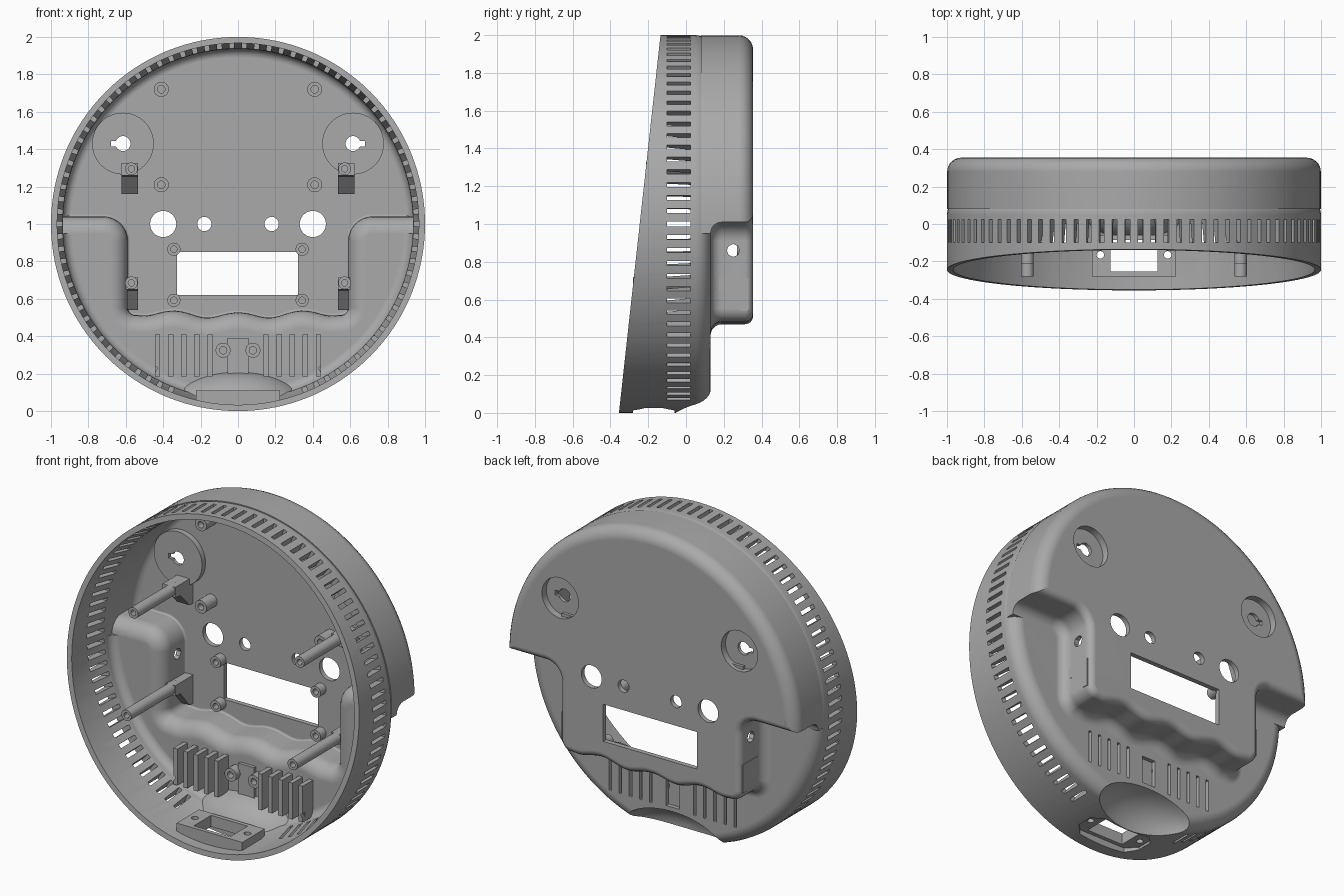
import bpy, bmesh, math
from mathutils import Matrix, Vector

if "Cube" in bpy.data.objects:
    bpy.data.objects.remove(bpy.data.objects["Cube"])

grey = bpy.data.materials.new("mid_grey")
grey.use_nodes = True
grey.diffuse_color = (0.4, 0.4, 0.4, 1)
grey.node_tree.nodes["Principled BSDF"].inputs["Base Color"].default_value = (0.4, 0.4, 0.4, 1)

WALL, BACK, LOW = 0.03, 0.355, 0.13


def front(z):
    """Slanted plane of the open front rim."""
    return -0.355 + 0.11 * z


def skin(bm, rings):
    """Bridge equal rings of points and cap both ends."""
    vs = [[bm.verts.new(p) for p in ring] for ring in rings]
    n = len(vs[0])
    faces = [bm.faces.new((a[i], a[(i + 1) % n], b[(i + 1) % n], b[i]))
             for a, b in zip(vs, vs[1:]) for i in range(n)]
    faces += [bm.faces.new(vs[0]), bm.faces.new(vs[-1])]
    bmesh.ops.recalc_face_normals(bm, faces=faces)


def lathe(bm, profile, x=0, z=1, n=24, lead=None):
    """Turn (radius, y) points about a y axis; lead puts the first ring on the slant."""
    rings = []
    for k, (r, y) in enumerate(profile):
        ring = []
        for i in range(n):
            a = math.tau * i / n
            px, pz = x + r * math.sin(a), z + r * math.cos(a)
            slanted = lead is not None and k == 0
            ring.append((px, front(pz) - lead if slanted else y, pz))
        rings.append(ring)
    skin(bm, rings)


def box(bm, x0, x1, y0, y1, z0, z1, matrix=Matrix()):
    corners = ((x0, z0), (x1, z0), (x1, z1), (x0, z1))
    skin(bm, [[matrix @ Vector((x, y, z)) for x, z in corners] for y in (y0, y1)])


def make(name, bm):
    mesh = bpy.data.meshes.new(name)
    bm.to_mesh(mesh)
    bm.free()
    ob = bpy.data.objects.new(name, mesh)
    bpy.context.collection.objects.link(ob)
    mesh.materials.append(grey)
    return ob


def boolean(target, tool, op):
    mod = target.modifiers.new("bool", "BOOLEAN")
    mod.object, mod.operation, mod.solver = tool, op, "EXACT"
    bpy.context.view_layer.objects.active = target
    bpy.ops.object.modifier_apply(modifier=mod.name)
    bpy.data.objects.remove(tool)


def arc(cx, cz, r, a0, a1, n=8):
    return [(cx + r * math.cos(math.radians(a0 + (a1 - a0) * i / n)),
             cz + r * math.sin(math.radians(a0 + (a1 - a0) * i / n))) for i in range(n + 1)]


def offset(pts, d):
    """Grow a counter-clockwise outline by d."""
    out = []
    for i, p in enumerate(pts):
        a, b, c = Vector(pts[i - 1]), Vector(p), Vector(pts[(i + 1) % len(pts)])
        u, v = (b - a).normalized(), (c - b).normalized()
        n1, n2 = Vector((u.y, -u.x)), Vector((v.y, -v.x))
        out.append(b + (n1 + n2) * d / (1 + n1.dot(n2)))
    return out


def wave(x):
    return 0.48 + 0.016 * math.cos(math.tau * x / 0.34) + 0.03 * abs(x)


# Outline of the deep rear housing: wide top, stepped sides, scalloped lower edge
SIDE, STEP, R = 0.62, 1.01, 0.1
right = [(0.54 * i / 24, wave(0.54 * i / 24)) for i in range(25)]
right += arc(SIDE - 0.07, wave(0.54) + 0.07, 0.07, -80, 0)
right += arc(SIDE + R, STEP - R, R, 180, 90)
right += [(1.4, STEP), (1.4, 2.4)]
outline = right + [(-x, z) for x, z in reversed(right[1:])]


def rounded(r, y, radius, n=6):
    """Profile points rounding a rim of radius r into a flat back at y."""
    return [(r - radius + radius * math.cos(math.pi / 2 * i / n),
             y - radius + radius * math.sin(math.pi / 2 * i / n)) for i in range(n + 1)]


def body(name, t):
    """Solid body, shrunk by wall thickness t (t = 0 gives the outside)."""
    low, full, bump = bmesh.new(), bmesh.new(), bmesh.new()
    if t:
        r = 0.937
        start, lead = [(0.967, 0), (0.967, -0.1), (r, 0.03)], 0.05
    else:
        r, start, lead = 1.0, [(1.0, 0)], 0
    lathe(low, start + rounded(r, LOW - t, 0.08 - t), n=128, lead=lead)
    lathe(full, [(r - 0.001, 0.035)] + rounded(r - 0.001, BACK - t, 0.075 - t), n=128)
    # concave fillet at the foot, straight wall, rounded rear edge
    f, e = 0.06 + t, 0.042 - t
    steps = [(f, LOW - t - 0.05)]
    for i in range(7):
        a = math.pi / 2 * i / 6
        steps.append((f - f * math.sin(a), LOW - t + f - f * math.cos(a)))
    for i in range(5):
        a = math.pi / 2 * i / 4
        steps.append((-e + e * math.cos(a), BACK - t - e + e * math.sin(a)))
    steps.append((-e, BACK + 0.05))
    skin(bump, [[(p.x, y, p.y) for p in offset(outline, d - t)] for d, y in steps])
    solid, rear = make(name, low), make("rear", full)
    boolean(rear, make("bump", bump), "INTERSECT")
    boolean(solid, rear, "UNION")
    # thumb scoop at the bottom rear
    scoop = bmesh.new()
    bmesh.ops.create_uvsphere(scoop, u_segments=48, v_segments=24, radius=1)
    size = (0.36 + t * 0.5, 0.215 + t, 0.185 + t)
    bmesh.ops.transform(scoop, verts=scoop.verts,
                        matrix=Matrix.Translation((0, 0.16, 0)) @ Matrix.Diagonal((*size, 1)))
    boolean(solid, make("scoop", scoop), "DIFFERENCE")
    return solid


shell = body("shell", 0)
boolean(shell, body("cavity", WALL), "DIFFERENCE")

# Raised inner parts: hanger cups, vent hoods, centre plate, connector block
adds, cuts, notches = bmesh.new(), bmesh.new(), bmesh.new()
for s in (-1, 1):
    lathe(adds, [(0.165, 0.29), (0.165, 0.34)], s * 0.615, 1.43, 48)
    lathe(cuts, [(0.04, 0.2), (0.04, 0.312), (0.125, 0.312), (0.125, 0.5)], s * 0.615, 1.43, 48)
    x = s * 0.615 + s * 0.048
    box(notches, x - 0.016, x + 0.016, 0.25, 0.35, 1.415, 1.445)
    for k in range(5):
        x = s * (0.15 + 0.07 * k)
        box(adds, x - 0.014, x + 0.014, 0.0, 0.115, 0.185, 0.41)
        box(cuts, x - 0.009, x + 0.009, 0.02, 0.2, 0.2, 0.4)
    # round openings in the rear panel
    lathe(cuts, [(0.07, 0.2), (0.07, 0.5)], s * 0.4, 1.0, 32)
    lathe(cuts, [(0.038, 0.2), (0.038, 0.5)], s * 0.18, 1.0, 24)
    # connector screw holes
    bmesh.ops.create_cone(notches, cap_ends=True, segments=20, radius1=0.02, radius2=0.02, depth=0.4,
                          matrix=Matrix.Translation((s * 0.18, -0.165, 0.1)))
box(adds, -0.055, 0.055, 0.08, 0.115, 0.2, 0.39)
box(cuts, -0.045, 0.045, 0.105, 0.2, 0.21, 0.38)
box(adds, -0.225, 0.225, -0.28, -0.06, 0.032, 0.11)
box(cuts, -0.325, 0.32, 0.2, 0.5, 0.62, 0.85)
box(notches, -0.125, 0.125, -0.255, -0.085, -0.1, 0.2)

# Connector recess under the rim
octagon = [(sx * a, -0.17 + sy * b) for sx, sy, flip in ((1, 1, 0), (-1, 1, 1), (-1, -1, 0), (1, -1, 1))
           for a, b in (((0.22, 0.05), (0.16, 0.11)), ((0.16, 0.11), (0.22, 0.05)))[flip]]
skin(cuts, [[(x, y, z) for x, y in octagon] for z in (-0.1, 0.04)])

# Side cable hole through both housing walls
bmesh.ops.create_cone(cuts, cap_ends=True, segments=8, radius1=0.034, radius2=0.034, depth=1.6,
                      matrix=Matrix.Translation((0, 0.25, 0.86)) @ Matrix.Rotation(math.pi / 2, 4, "Y"))

# Ring of ventilation slots, left open at the bottom
for k in range(90):
    a = 2 + 4 * k
    if abs(a - 180) > 21:
        turn = Matrix.Translation((0, 0, 1)) @ Matrix.Rotation(math.radians(a), 4, "Y")
        box(cuts, -0.0125, 0.0125, -0.1, 0.025, 0.88, 1.06, turn)

boolean(shell, make("additions", adds), "UNION")
boolean(shell, make("cutters", cuts), "DIFFERENCE")
boolean(shell, make("notch_cutters", notches), "DIFFERENCE")


def boss(name, x, z, r, y0, y1, depth=0.04):
    bm = bmesh.new()
    lathe(bm, [(r * 0.5, y0 + depth), (r * 0.5, y0), (r, y0), (r, y1)], x, z, 24)
    return make(name, bm)


parts = [shell]
for s, side in ((-1, "right"), (1, "left")):
    # Short screw bosses
    for label, x, z, r, y0, y1 in (("upper_boss", 0.41, 1.72, 0.04, 0.22, 0.335),
                                   ("middle_boss", 0.41, 1.21, 0.04, 0.22, 0.335),
                                   ("window_top_boss", 0.343, 0.865, 0.035, 0.27, 0.335),
                                   ("window_bottom_boss", 0.343, 0.592, 0.035, 0.27, 0.335),
                                   ("vent_boss", 0.08, 0.325, 0.04, 0.04, 0.11)):
        parts.append(boss(f"{label}_{side}", s * x, z, r, y0, y1))
    # Long cover posts on tapered brackets
    for label, z, drop in (("top", 1.295, 0.135), ("bottom", 0.685, 0.145)):
        parts.append(boss(f"{label}_post_{side}", s * 0.57, z, 0.034, front(z), 0.2))
        bm = bmesh.new()
        x0, x1 = s * 0.535, s * 0.622
        skin(bm, [[(x0, y, z + 0.03), (x1, y, z + 0.03), (x1, y, z - d), (x0, y, z - d)]
                  for y, d in ((0.15, 0.035), (0.2, 0.04), (0.29, drop), (0.33, drop))])
        parts.append(make(f"{label}_bracket_{side}", bm))

for ob in parts:
    bpy.ops.object.select_all(action="DESELECT")
    ob.select_set(True)
    bpy.context.view_layer.objects.active = ob
    bpy.ops.object.shade_smooth_by_angle(angle=math.radians(30))
weighted = shell.modifiers.new("weighted_normals", "WEIGHTED_NORMAL")
weighted.keep_sharp = True
